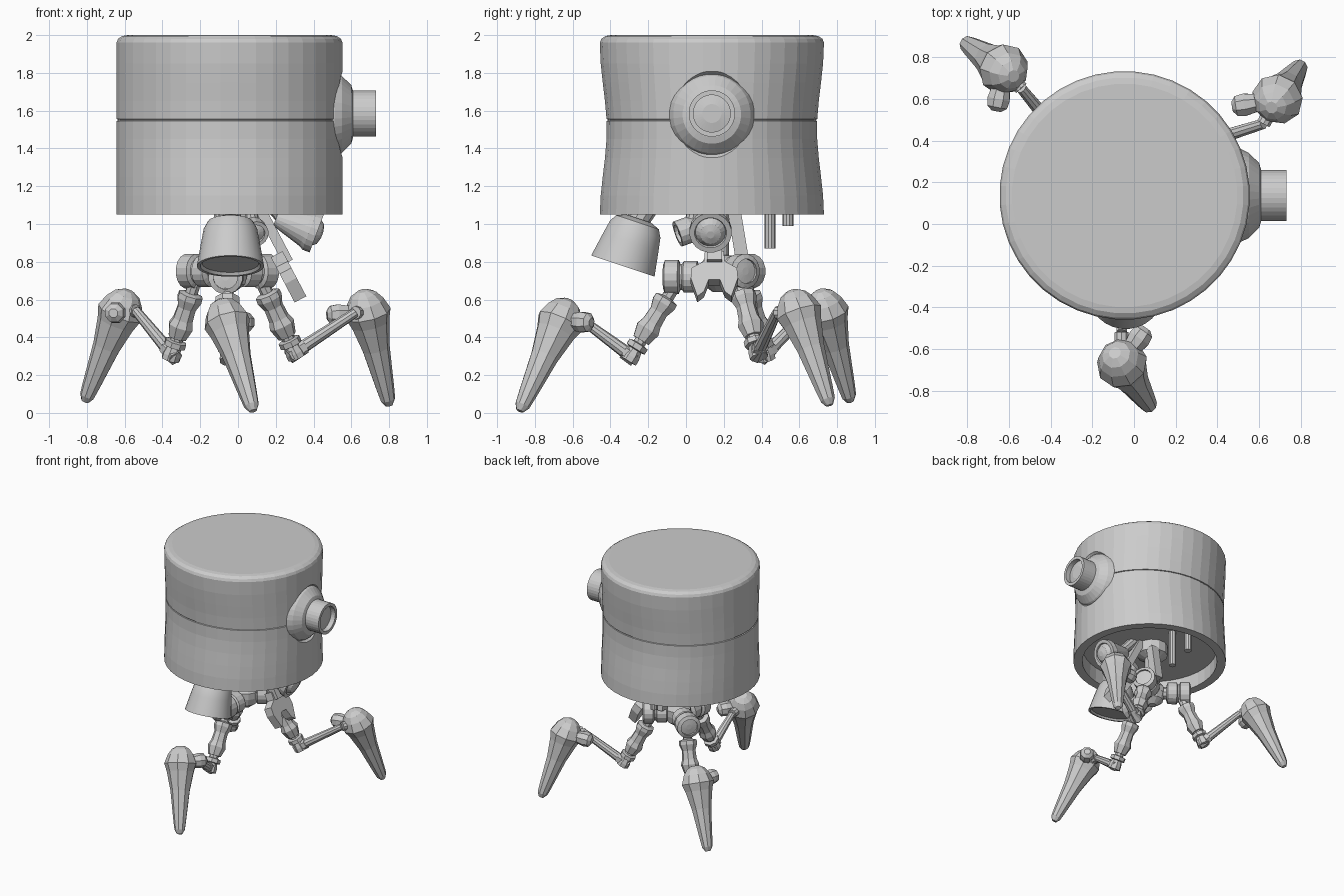
import bpy, bmesh, math
from mathutils import Vector

if "Cube" in bpy.data.objects:
    bpy.data.objects.remove(bpy.data.objects["Cube"], do_unlink=True)

grey = bpy.data.materials.new("plain_grey")
grey.use_nodes = True
grey.diffuse_color = (0.6, 0.6, 0.6, 1)
grey.node_tree.nodes["Principled BSDF"].inputs["Base Color"].default_value = (0.6, 0.6, 0.6, 1)


def finish(name, bm):
    bmesh.ops.recalc_face_normals(bm, faces=bm.faces)
    mesh = bpy.data.meshes.new(name)
    bm.to_mesh(mesh)
    bm.free()
    mesh.materials.append(grey)
    obj = bpy.data.objects.new(name, mesh)
    bpy.context.collection.objects.link(obj)
    return obj


def lathe(name, profile, start, toward, sides=12, squash=None, smooth=False):
    """Revolve (radius, distance) pairs around the line from start to toward."""
    start, toward = Vector(start), Vector(toward)
    turn = (toward - start).to_track_quat("Z", "Y")
    bm = bmesh.new()
    rings = []
    for r, h in profile:
        ky = squash(h) if squash else 1
        ring = []
        for i in range(sides):
            a = math.tau * (i + 0.5) / sides
            p = Vector((r * math.cos(a), r * math.sin(a) * ky, h))
            ring.append(bm.verts.new(start + turn @ p))
        rings.append(ring)
    for lo, hi in zip(rings, rings[1:]):
        for i in range(sides):
            j = (i + 1) % sides
            bm.faces.new((lo[i], lo[j], hi[j], hi[i]))
    bm.faces.new(rings[0][::-1])
    bm.faces.new(rings[-1])
    obj = finish(name, bm)
    if smooth:
        for p in obj.data.polygons:
            p.use_smooth = len(p.vertices) == 4
        bpy.context.view_layer.objects.active = obj
        obj.select_set(True)
        bpy.ops.object.shade_smooth_by_angle(angle=math.radians(35))
        obj.select_set(False)
    return obj


def rod(name, a, b, r, r2=None, sides=10):
    length = (Vector(b) - Vector(a)).length
    return lathe(name, [(r, 0), (r2 or r, length)], a, b, sides)


def plate(name, outline, origin, across, along, thick):
    """Extrude an outline drawn on the plane of two directions."""
    origin, across, along = Vector(origin), Vector(across), Vector(along).normalized()
    normal = across.cross(along).normalized() * thick
    bm = bmesh.new()
    face = bm.faces.new([bm.verts.new(origin + across * u + along * v - normal / 2)
                         for u, v in outline])
    out = bmesh.ops.extrude_face_region(bm, geom=[face])
    bmesh.ops.translate(bm, vec=normal, verts=[v for v in out["geom"]
                                               if isinstance(v, bmesh.types.BMVert)])
    return finish(name, bm)


# Drum body: pinched front to back, grooved at mid height, hollow underneath
CX, CY, BASE = -0.045, 0.137, 1.05


def pinch(h):
    t = min(1, abs(h - 0.45) / 0.45)
    return 0.93 + 0.062 * t * t * (3 - 2 * t)


R = 0.6
levels = [0.1, 0.2, 0.3, 0.4, 0.496]
profile = [(0.53, 0.12), (0.53, 0), (R, 0)] + [(R, h) for h in levels]
profile += [(R - 0.008, 0.498), (R - 0.008, 0.503), (R, 0.505)]
profile += [(R, h) for h in (0.6, 0.7, 0.8, 0.91)]
profile += [(R - 0.008, 0.93), (R - 0.03, 0.945), (R - 0.06, 0.95)]
body = lathe("drum_body", profile, (CX, CY, BASE), (CX, CY, 2), 40, pinch)

# Round socket in the side of the drum
cutter = lathe("socket_cutter", [(0.03, 0), (0.18, 0.06), (0.235, 0.13), (0.25, 0.4)],
               (0.43, CY, 1.58), (1, CY, 1.58), 32)
cutter.hide_render = True
cutter.hide_viewport = True
cut = body.modifiers.new("socket", "BOOLEAN")
cut.operation, cut.object, cut.solver = "DIFFERENCE", cutter, "EXACT"

# Side eye: domed collar and hollow barrel
lathe("eye_collar", [(0.1, 0), (0.222, 0.02), (0.225, 0.06), (0.205, 0.1), (0.155, 0.15),
                     (0.12, 0.16)], (0.45, CY, 1.58), (1, CY, 1.58), 32)
lathe("eye_barrel", [(0.123, 0), (0.123, 0.15), (0.098, 0.15), (0.098, 0.11), (0.05, 0.12)],
      (0.58, CY, 1.585), (1, CY, 1.585), 32)

# Central hub under the drum
lathe("hub_column", [(0.12, 0), (0.12, 0.09), (0.06, 0.12), (0.06, 0.34), (0.1, 0.39),
                     (0.1, 0.44)], (CX, 0.17, 1.175), (CX, 0.17, 0), 12)
lathe("hub_ball", [(0.03, 0), (0.085, 0.04), (0.1, 0.1), (0.085, 0.16), (0.03, 0.2)],
      (CX, 0.17, 0.84), (CX, 0.17, 0), 12)


# Legs: hip drum, thigh, elbow, thin forearm, tapering foot and side knob
def leg(name, hip, elbow, knee, top, tip, knob):
    hip, elbow, knee, top, tip, knob = map(Vector, (hip, elbow, knee, top, tip, knob))
    out = Vector((hip.x - CX, hip.y - 0.17, 0)).normalized()
    lathe(name + "_hip", [(0.06, -0.1), (0.085, -0.09), (0.085, -0.02), (0.07, -0.01),
                          (0.07, 0.0), (0.092, 0.01), (0.092, 0.08), (0.065, 0.09),
                          (0.065, 0.075), (0.02, 0.08)], hip, hip + out, 16)
    rod(name + "_hip_arm", hip - out * 0.06, (CX, 0.17, hip.z), 0.05)
    d = (elbow - hip).normalized()
    length = (elbow - hip).length
    stations = [(0.035, 0.05), (0.035, 0.13), (0.068, 0.14), (0.07, 0.17), (0.052, 0.22),
                (0.056, 0.29), (0.07, 0.33), (0.05, 0.4)]
    lathe(name + "_thigh", [(r, h * length / 0.5) for r, h in stations], hip, elbow, 8)
    lathe(name + "_collar", [(0.035, -0.1), (0.035, -0.08), (0.06, -0.075), (0.06, -0.045),
                             (0.04, -0.04), (0.05, 0.0), (0.05, 0.03)], elbow, elbow + d, 8)
    rod(name + "_forearm", elbow, knee, 0.036, 0.026)
    rod(name + "_forearm_sleeve", elbow - (knee - elbow) * 0.1,
        elbow + (knee - elbow) * 0.16, 0.042, sides=6)
    rod(name + "_knee_pin", knee, top.lerp(tip, 0.18), 0.035)
    k = (tip - top).length
    foot = [(0.03, -0.01), (0.07, 0.025), (0.1, 0.09), (0.125, 0.19), (0.105, 0.28),
            (0.075, 0.5), (0.048, 0.86), (0.04, 0.95), (0.02, 1.0)]
    lathe(name + "_foot", [(r, h * k) for r, h in foot], top, tip, 9)
    lathe(name + "_knob", [(0.025, -0.05), (0.052, -0.03), (0.058, 0.01), (0.05, 0.05),
                           (0.035, 0.12)], knob, top.lerp(tip, 0.18), 8)


leg("front_leg", (-0.06, -0.03, 0.72), (-0.05, -0.29, 0.3), (-0.06, -0.52, 0.47),
    (-0.09, -0.62, 0.59), (0.08, -0.88, 0.01), (0.03, -0.54, 0.48))
leg("left_leg", (0.1, 0.27, 0.75), (0.3, 0.38, 0.32), (0.62, 0.48, 0.53),
    (0.66, 0.56, 0.64), (0.8, 0.76, 0.04), (0.52, 0.57, 0.52))
leg("right_leg", (-0.21, 0.3, 0.75), (-0.35, 0.42, 0.31), (-0.54, 0.65, 0.54),
    (-0.58, 0.71, 0.64), (-0.81, 0.87, 0.06), (-0.65, 0.59, 0.53))

# Front bucket-shaped nozzle with its neck
lathe("front_nozzle", [(0.07, -0.03), (0.12, -0.01), (0.142, 0.03), (0.155, 0.1),
                       (0.178, 0.235), (0.16, 0.235), (0.15, 0.22)],
      (-0.04, -0.26, 1.0), (-0.04, -0.335, 0.775), 28, smooth=True)
rod("nozzle_neck", (-0.04, -0.15, 1.17), (-0.04, -0.26, 1.01), 0.06)

# Side lamp with a domed lens
lathe("side_lamp", [(0.045, -0.04), (0.06, 0), (0.1, 0.13), (0.112, 0.15), (0.112, 0.19),
                    (0.085, 0.19), (0.08, 0.18), (0.055, 0.21), (0.02, 0.22)],
      (0.24, 0.13, 1.02), (0.44, 0.13, 0.945), 20)
rod("lamp_arm", (0.12, 0.13, 1.17), (0.26, 0.13, 1.01), 0.04)

# Small tube lens behind the nozzle
lathe("small_lens", [(0.04, -0.08), (0.055, -0.04), (0.07, 0), (0.07, 0.07), (0.05, 0.07),
                     (0.05, 0.05), (0.02, 0.06)],
      (0.08, 0.02, 0.97), (0.11, -0.12, 0.92), 14)
rod("small_lens_arm", (0.06, 0.06, 1.17), (0.08, 0.02, 0.97), 0.035)

# Slanting arm ending in a forked claw
slope = Vector((0.2, 0, -0.38)).normalized()
plate("claw_arm", [(-0.04, 0), (0.04, 0), (0.04, 0.42), (-0.04, 0.42)],
      (0.07, 0.15, 1.17), (0, 1, 0), slope, 0.055)
half = [(0.05, 0), (0.055, 0.06), (0.12, 0.1), (0.125, 0.16), (0.09, 0.27), (0.055, 0.24),
        (0.03, 0.17)]
outline = half + [(-u, v) for u, v in reversed(half)]
plate("claw", outline, (0.205, 0.15, 0.84), (0, 1, 0), slope, 0.07)

# Rear hanging pipes and bracket
for x, y, low in ((-0.02, 0.445, 0.87), (-0.1, 0.54, 0.99)):
    rod("hanging_pipe", (x, y, 1.175), (x, y, low), 0.029)
plate("rear_bracket", [(-0.035, 0), (0.035, 0), (0.035, 0.3), (-0.035, 0.3)],
      (0.02, 0.25, 1.1), (0, 1, 0), (0, 0.15, -0.9), 0.07)
